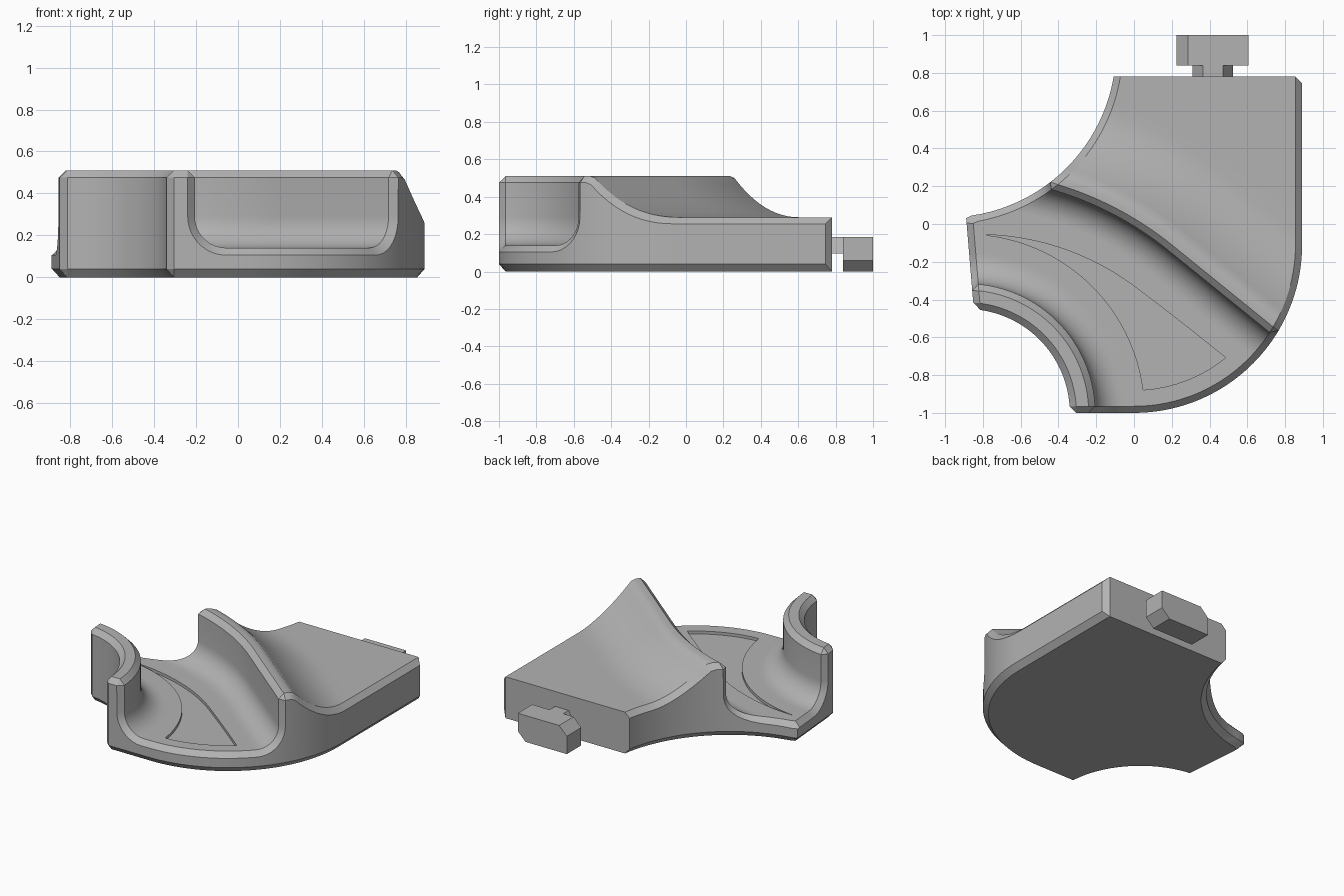
import bpy, bmesh
from math import sin, cos, radians, hypot, pi

if "Cube" in bpy.data.objects:
    bpy.data.objects.remove(bpy.data.objects["Cube"])

grey = bpy.data.materials.new("plain_grey")
grey.use_nodes = True
colour = (0.45, 0.45, 0.45, 1)
grey.diffuse_color = colour
grey.node_tree.nodes["Principled BSDF"].inputs["Base Color"].default_value = colour

CH = 0.035      # edge chamfer
COLS = 48       # columns across each row
WALL_C, RIDGE_C, RIDGE_R = (-0.89, -1.0), (-0.92, -1.5), 1.75


# Guide curves, each mapping s in 0..1 to a plan position
def inner(r):
    def f(s):
        a = radians(100 - 110 * s)
        return WALL_C[0] + r * cos(a), WALL_C[1] + r * sin(a)
    return f


def ridge(d):
    def f(s):
        a = radians(max(51, 110 - 118 * s))
        run = max(0, s - 0.5) * 2.6
        r = RIDGE_R + d
        return (RIDGE_C[0] + r * cos(a) + run * sin(a),
                RIDGE_C[1] + r * sin(a) - run * cos(a))
    return f


def back(y):
    return lambda s: (-0.6 + 2.2 * s, y)


def blend(f, g, t):
    def h(s):
        p, q = f(s), g(s)
        return p[0] + (q[0] - p[0]) * t, p[1] + (q[1] - p[1]) * t
    return h


def depth(p):
    """Distance inside the two long sides of the plan."""
    x, y = p
    left = (x + 0.85) * 0.9965 + (y + 0.43) * 0.083
    scoop = hypot(x + 0.99, y - 0.93) - 0.895
    round_side = 0.89 - hypot(x, y + 0.11) if x > 0 and y < -0.11 else 0.89 - x
    return min(left, scoop, round_side, y + 1)


def clip(f, margin, end):
    good, bad = 0.5, end
    for _ in range(36):
        mid = (good + bad) / 2
        if depth(f(mid)) >= margin:
            good = mid
        else:
            bad = mid
    return good


# Rows of the section: top curve, height, side curve, side height, right side curve
rows = []


def row(f, z, g=None, zo=None, right=None):
    g = g or f
    rows.append((f, z, g, z - CH if zo is None else zo, right or g))


# Inner wall
lip = inner(0.585)
row(lip, 0, lip, 0.04)
row(inner(0.55), 0.04, lip, 0.04)
row(inner(0.55), 0.475, lip, 0.475)
row(lip, 0.51)
row(inner(0.65), 0.51, inner(0.648))
row(inner(0.685), 0.475, inner(0.649), 0.475)
for i in range(10):
    a = i / 9 * pi / 2
    row(inner(0.835 - 0.15 * cos(a)), 0.29 - 0.15 * sin(a),
        inner(0.835 - 0.185 * cos(a)), 0.29 - 0.185 * sin(a))
# Channel floor
for i in range(1, 20):
    row(blend(inner(0.835), ridge(-0.15), i / 20), 0.14)
# Ridge
for i in range(10):
    a = i / 9 * pi / 2
    row(ridge(0.15 * sin(a) - 0.15), 0.29 - 0.15 * cos(a),
        ridge(0.185 * sin(a) - 0.15), 0.29 - 0.185 * cos(a))
row(ridge(0), 0.475, ridge(0.036), 0.475)
row(ridge(0.035), 0.51, ridge(0.037))
row(ridge(0.07), 0.51)
# Back slope
for i in range(13):
    t = i / 12
    row(ridge(0.1 + 0.4 * t), 0.29 + 0.21 * (1 - t) ** 2)
for i in range(1, 9):
    row(blend(ridge(0.5), back(0.745), i / 8), 0.29)
row(back(0.78), 0.29, back(0.78), 0.255, back(0.745))
row(back(0.78), 0, back(0.78), 0.04, back(0.745))

bm = bmesh.new()
cache = {}


def vert(p, z):
    key = (round(p[0], 5), round(p[1], 5), round(z, 5))
    if key not in cache:
        cache[key] = bm.verts.new(key)
    return cache[key]


def section(f, z, g, zo, gr):
    s0, s1 = clip(f, CH, 0), clip(f, CH, 1)
    top = [vert(f(s0 + (s1 - s0) * i / COLS), z) for i in range(COLS + 1)]
    sides = []
    for curve, end, tip in ((g, 0, top[0]), (gr, 1, top[-1])):
        edge = curve(clip(curve, 0, end))
        base = vert(curve(clip(curve, CH, end)), 0) if z > 0 else tip
        sides.append([base, vert(edge, 0.04), vert(edge, zo)])
    return sides[0] + top + sides[1][::-1]


sections = [section(*r) for r in rows]
for a, b in zip(sections, sections[1:]):
    for i in range(len(a) - 1):
        loop = list(dict.fromkeys((a[i], a[i + 1], b[i + 1], b[i])))
        if len(loop) > 2 and not bm.faces.get(loop):
            bm.faces.new(loop)
# Flat underside
bmesh.ops.holes_fill(bm, edges=[e for e in bm.edges if e.is_boundary], sides=0)


def finish(bm, name):
    bmesh.ops.recalc_face_normals(bm, faces=bm.faces)
    mesh = bpy.data.meshes.new(name)
    bm.to_mesh(mesh)
    bm.free()
    mesh.materials.append(grey)
    obj = bpy.data.objects.new(name, mesh)
    bpy.context.collection.objects.link(obj)
    return obj


def prism(name, points, shift):
    bm = bmesh.new()
    face = bm.faces.new([bm.verts.new(p) for p in points])
    new = bmesh.ops.extrude_face_region(bm, geom=[face])["geom"]
    bmesh.ops.translate(bm, vec=shift, verts=[v for v in new if isinstance(v, bmesh.types.BMVert)])
    return finish(bm, name)


body = finish(bm, "channel_body")

# Shallow curved recess in the channel floor
near = inner(0.947)
s_near, s_far = clip(near, 0.12, 1), clip(ridge(-0.25), 0.12, 1)
outline = [near(0.15 + (s_near - 0.15) * i / 24) for i in range(25)]
p, q = near(s_near), ridge(-0.25)(s_far)
for i in range(1, 8):
    x, y = (p[k] + (q[k] - p[k]) * i / 8 for k in (0, 1))
    scale = 0.77 / hypot(x, y + 0.11)
    outline.append((x * scale, (y + 0.11) * scale - 0.11))
for i in range(25):
    t = i / 24
    d = -0.25 - 0.05 * t ** 2
    outline.append(ridge(d)(s_far + (0.216 - s_far) * t))
cutter = prism("recess_cutter", [(x, y, 0.12) for x, y in outline], (0, 0, 0.08))
cutter.hide_render = True
cut = body.modifiers.new("recess", "BOOLEAN")
cut.operation, cut.solver, cut.object = "DIFFERENCE", "EXACT", cutter
bpy.context.view_layer.objects.active = body
body.select_set(True)
bpy.ops.object.modifier_apply(modifier=cut.name)
bpy.data.objects.remove(cutter)
bpy.ops.object.shade_smooth_by_angle(angle=radians(28))

# Connector at the back
head = [(0.225, 0), (0.545, 0), (0.605, 0.06), (0.605, 0.185), (0.285, 0.185), (0.225, 0.125)]
prism("connector_head", [(x, 0.84, z) for x, z in head], (0, 0.16, 0))
neck = [(0.31, 0.095), (0.525, 0.095), (0.47, 0.185), (0.365, 0.185)]
prism("connector_neck", [(x, 0.77, z) for x, z in neck], (0, 0.08, 0))
